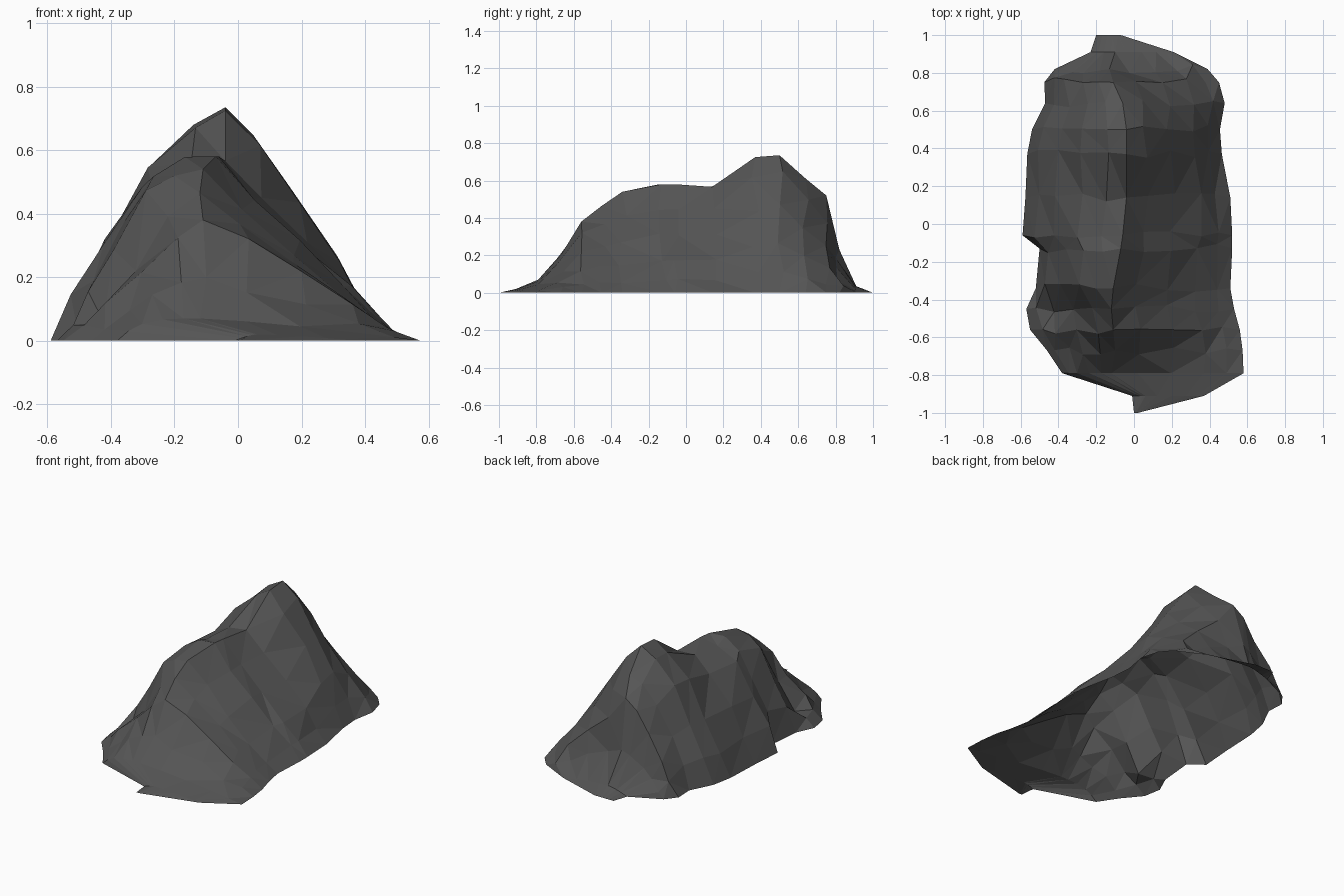
import bpy, bmesh, random
from mathutils import Vector

random.seed(4)

# cross-sections: y, left foot x, right foot x, ridge x, ridge height, left bulge, right bulge
STATIONS = [
    (-1.00, 0.00, 0.02, 0.01, 0.00, 1.0, 1.0),
    (-0.91, -0.01, 0.37, 0.06, 0.02, 1.5, 1.5),
    (-0.79, -0.38, 0.58, -0.12, 0.07, 4.0, 1.3),
    (-0.67, -0.46, 0.575, -0.10, 0.20, 1.7, 1.0),
    (-0.56, -0.55, 0.56, -0.11, 0.38, 1.2, 1.1),
    (-0.45, -0.57, 0.53, -0.12, 0.465, 1.2, 1.0),
    (-0.34, -0.52, 0.51, -0.11, 0.54, 2.5, 0.9),
    (-0.13, -0.50, 0.52, -0.07, 0.58, 3.0, 0.95),
    (-0.06, -0.59, 0.52, -0.06, 0.58, 2.2, 0.95),
    (0.14, -0.575, 0.51, -0.04, 0.585, 2.2, 1.0),
    (0.37, -0.565, 0.465, -0.04, 0.725, 1.75, 1.15),
    (0.50, -0.54, 0.455, -0.04, 0.735, 1.75, 1.3),
    (0.64, -0.47, 0.48, -0.06, 0.61, 1.8, 1.1),
    (0.75, -0.475, 0.45, -0.11, 0.52, 1.4, 0.8),
    (0.82, -0.42, 0.39, -0.13, 0.23, 1.4, 1.1),
    (0.91, -0.23, 0.21, -0.10, 0.035, 1.5, 1.5),
    (1.00, -0.20, -0.07, -0.09, 0.00, 1.0, 1.0),
]
STEPS = (0.2, 0.45, 0.7, 0.87, 1.0)     # fractions from ridge to foot


def section(y, left, right, ridge, height, bulge_l, bulge_r):
    """Points of one slice, from the left foot over the ridge to the right foot."""
    def slope(foot, bulge):
        pts = []
        for t in STEPS:
            p = Vector((ridge + (foot - ridge) * t, y, height * (1 - t ** bulge)))
            if t < 1 and height > 0.1:          # chipped, uneven rock
                p.x += random.uniform(-0.012, 0.012)
                p.y += random.uniform(-0.025, 0.025)
                p.z += random.uniform(-0.012, 0.008)
            pts.append(p)
        return pts
    return slope(left, bulge_l)[::-1] + [Vector((ridge, y, height))] + slope(right, bulge_r)


# rock skin, open underneath
bm = bmesh.new()
rows = [[bm.verts.new(p) for p in section(*s)] for s in STATIONS]
for a, b in zip(rows, rows[1:]):
    for j in range(len(a) - 1):
        bm.faces.new((a[j], a[j + 1], b[j + 1], b[j]))

# hollow in the front left flank
for v in bm.verts:
    d = Vector((v.co.x + 0.40, v.co.y + 0.45)).length
    if v.co.z > 0.05 and d < 0.16:
        v.co.z = max(v.co.z - 0.12 * (1 - d / 0.16), 0.05)

# notch in front of the summit
for v in bm.verts:
    d = Vector((v.co.x, v.co.y - 0.16)).length
    if d < 0.12:
        v.co.z -= 0.03 * (1 - d / 0.12)

bmesh.ops.remove_doubles(bm, verts=bm.verts[:], dist=0.002)
bmesh.ops.triangulate(bm, faces=bm.faces[:], quad_method='BEAUTY')

mesh = bpy.data.meshes.new("rock")
bm.to_mesh(mesh)
bm.free()
rock = bpy.data.objects.new("rock", mesh)
bpy.context.collection.objects.link(rock)

# dark grey stone
stone = bpy.data.materials.new("dark grey stone")
stone.diffuse_color = (0.09, 0.09, 0.09, 1)
mesh.materials.append(stone)
